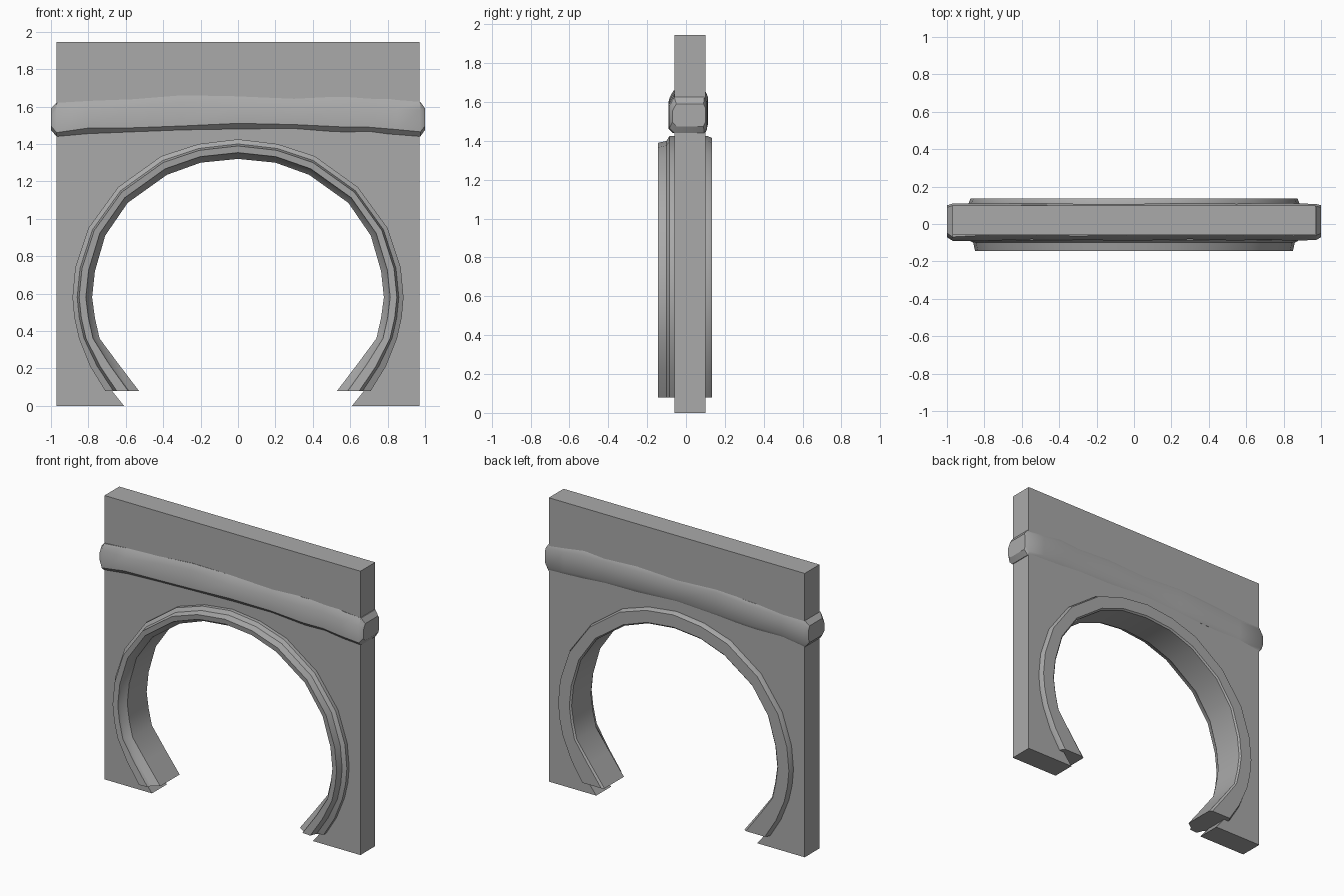
import bpy
import bmesh
import math
import random
from mathutils import Vector

random.seed(4)
cube = bpy.data.objects.get("Cube")
if cube:
    bpy.data.objects.remove(cube, do_unlink=True)

stone = bpy.data.materials.new("grey stone")
stone.use_nodes = True
GREY = (0.4, 0.4, 0.4, 1)
stone.diffuse_color = GREY
stone.node_tree.nodes["Principled BSDF"].inputs["Base Color"].default_value = GREY


def finish(name, bm, smooth=None):
    bmesh.ops.recalc_face_normals(bm, faces=bm.faces)
    mesh = bpy.data.meshes.new(name)
    bm.to_mesh(mesh)
    bm.free()
    mesh.materials.append(stone)
    obj = bpy.data.objects.new(name, mesh)
    bpy.context.collection.objects.link(obj)
    if smooth:
        bpy.ops.object.select_all(action="DESELECT")
        obj.select_set(True)
        bpy.context.view_layer.objects.active = obj
        bpy.ops.object.shade_smooth_by_angle(angle=math.radians(smooth))
    return obj


def loft(name, sections, smooth=None):
    """Skin a row of closed cross-sections and cap both ends."""
    bm = bmesh.new()
    rings = [[bm.verts.new(p) for p in s] for s in sections]
    for a, b in zip(rings, rings[1:]):
        for i in range(len(a)):
            j = (i + 1) % len(a)
            bm.faces.new((a[i], a[j], b[j], b[i]))
    bm.faces.new(rings[0])
    bm.faces.new(rings[-1])
    return finish(name, bm, smooth)


# Horseshoe outlines (x, z), from the foot to the crown, then mirrored
INNER = [(0.53, 0.08), (0.64, 0.225), (0.74, 0.36), (0.765, 0.47), (0.78, 0.58), (0.765, 0.72),
         (0.71, 0.91), (0.59, 1.085), (0.38, 1.235), (0.2, 1.3), (0, 1.32)]
OUTER = [(0.71, 0.08), (0.79, 0.21), (0.85, 0.36), (0.875, 0.47), (0.885, 0.58), (0.87, 0.74),
         (0.8, 0.95), (0.64, 1.17), (0.41, 1.335), (0.21, 1.4), (0, 1.425)]


def mirrored(half):
    return half + [(-x, z) for x, z in reversed(half[:-1])]


def outline(t):
    return [Vector(a).lerp(Vector(b), t) for a, b in zip(mirrored(INNER), mirrored(OUTER))]


# Wall with the horseshoe opening cut down to the ground
opening = [(p.x, p.y) for p in outline(0.8)]
W, H, FRONT, BACK = 0.97, 1.945, -0.06, 0.1
contour = [(0.61, 0)] + opening + [(-0.61, 0), (-W, 0), (-W, H), (W, H), (W, 0)]
bm = bmesh.new()
face = bm.faces.new([bm.verts.new((x, FRONT, z)) for x, z in contour])
new = bmesh.ops.extrude_face_region(bm, geom=[face])["geom"]
bmesh.ops.translate(bm, vec=(0, BACK - FRONT, 0),
                    verts=[v for v in new if isinstance(v, bmesh.types.BMVert)])
bmesh.ops.triangulate(bm, faces=[f for f in bm.faces if len(f.verts) > 4])
finish("wall", bm)

# Moulded arch trim: (share of the width from inner to outer edge, depth)
PROFILE = [(0, 0.125), (0, -0.085), (0.28, -0.12), (0.32, -0.14), (0.66, -0.145),
           (0.76, -0.1), (1, -0.085), (1, 0.11), (0.9, 0.135), (0.1, 0.135)]
lines = [(outline(t), y) for t, y in PROFILE]
loft("arch_trim",
     [[(line[i].x, y, line[i].y) for line, y in lines] for i in range(len(lines[0][0]))], 30)

# Rough hewn beam across the wall: (x, bottom, top)
STATIONS = [(-1, 1.475, 1.59), (-0.97, 1.44, 1.62), (-0.8, 1.455, 1.63), (-0.55, 1.465, 1.64),
            (-0.3, 1.475, 1.66), (0, 1.48, 1.655), (0.3, 1.475, 1.655), (0.55, 1.465, 1.65),
            (0.7, 1.46, 1.655), (0.85, 1.45, 1.635), (0.975, 1.44, 1.625), (1, 1.475, 1.59)]
sections = []
for x, low, high in STATIONS:
    end = abs(x) == 1
    f = -0.07 if end else -0.085 + random.uniform(-0.006, 0.006)
    b = 0.1 if end else 0.11 + random.uniform(-0.005, 0.005)
    c = 0.025 + random.uniform(-0.006, 0.006)
    sections.append([(x, f + c, low), (x, f, low + c), (x, f, high - 1.8 * c), (x, f + c, high),
                     (x, b - c / 2, high), (x, b, high - c), (x, b, low + c), (x, b - c / 2, low)])
loft("beam", sections, 35)
